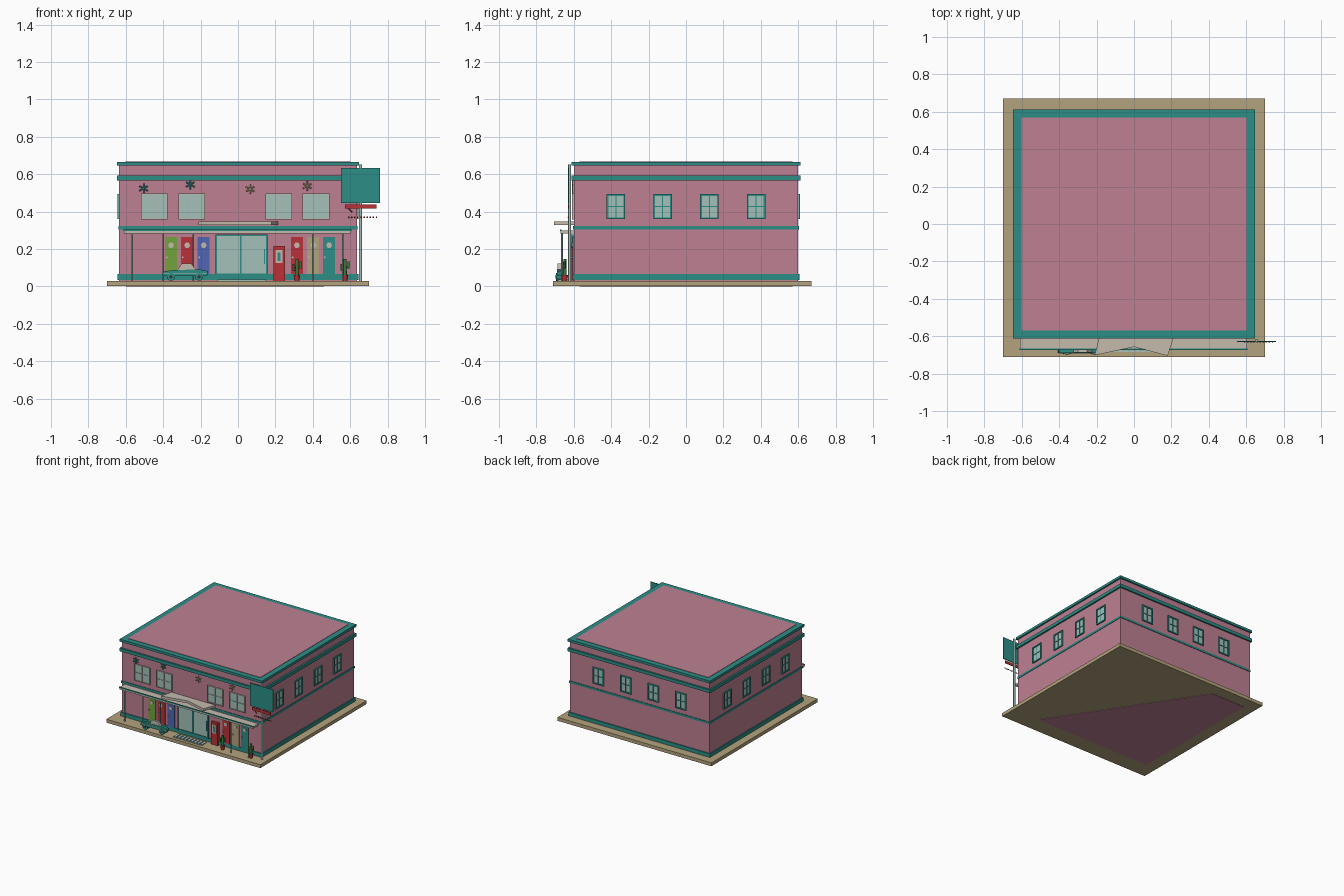
import bpy, bmesh, math
from mathutils import Matrix, Vector

cube = bpy.data.objects.get("Cube")
if cube:
    bpy.data.objects.remove(cube, do_unlink=True)


def colour(name, r, g, b):
    lin = [((c / 255 + .055) / 1.055) ** 2.4 for c in (r, g, b)] + [1]
    m = bpy.data.materials.new(name)
    m.use_nodes = True
    m.diffuse_color = lin
    bsdf = m.node_tree.nodes["Principled BSDF"]
    bsdf.inputs["Base Color"].default_value = lin
    bsdf.inputs["Roughness"].default_value = .8
    return m


PINK = colour("rose_wall", 190, 128, 146)
TEAL = colour("teal_trim", 44, 141, 134)
TAN = colour("tan_ground", 179, 162, 125)
GLASS = colour("pale_glass", 163, 192, 186)
CREAM = colour("cream", 197, 186, 174)
RED = colour("red", 186, 50, 56)
GREEN = colour("lime_green", 114, 164, 60)
CACTUS = colour("cactus_green", 56, 122, 56)
BLUE = colour("blue", 80, 102, 180)
DARK = colour("dark_grey", 50, 56, 58)


class Part:
    """Collects solids into one named object."""

    def __init__(self, name):
        self.name, self.bm, self.mats = name, bmesh.new(), []

    def paint(self, verts, mat):
        if mat not in self.mats:
            self.mats.append(mat)
        for f in {f for v in verts for f in v.link_faces}:
            f.material_index = self.mats.index(mat)

    def box(self, x, y, z, mat):
        size = (x[1] - x[0], y[1] - y[0], z[1] - z[0])
        mid = Vector(((x[0] + x[1]) / 2, (y[0] + y[1]) / 2, (z[0] + z[1]) / 2))
        vs = bmesh.ops.create_cube(self.bm, size=1, matrix=Matrix.Translation(mid) @ Matrix.Diagonal((*size, 1)))["verts"]
        self.paint(vs, mat)
        return self

    def rod(self, a, b, r, mat, sides=16, r2=None):
        a, b = Vector(a), Vector(b)
        rot = (b - a).to_track_quat('Z', 'Y').to_matrix().to_4x4()
        vs = bmesh.ops.create_cone(self.bm, cap_ends=True, segments=sides, radius1=r, radius2=r if r2 is None else r2,
                                   depth=(b - a).length, matrix=Matrix.Translation((a + b) / 2) @ rot)["verts"]
        self.paint(vs, mat)
        return self

    def prism(self, pts, direction, mat):
        base = self.bm.faces.new([self.bm.verts.new(p) for p in pts])
        new = [v for v in bmesh.ops.extrude_face_region(self.bm, geom=[base], use_keep_orig=True)["geom"]
               if isinstance(v, bmesh.types.BMVert)]
        bmesh.ops.translate(self.bm, verts=new, vec=direction)
        self.paint(list(base.verts) + new, mat)
        bmesh.ops.recalc_face_normals(self.bm, faces=self.bm.faces)
        return self

    def done(self, loc=(0, 0, 0), turn=0):
        me = bpy.data.meshes.new(self.name)
        self.bm.to_mesh(me)
        self.bm.free()
        for m in self.mats:
            me.materials.append(m)
        ob = bpy.data.objects.new(self.name, me)
        ob.location, ob.rotation_euler.z = loc, turn
        bpy.context.collection.objects.link(ob)
        bpy.ops.object.select_all(action='DESELECT')
        ob.select_set(True)
        bpy.context.view_layer.objects.active = ob
        bpy.ops.object.shade_smooth_by_angle(angle=math.radians(30))


# Ground slab with the floor panel beneath it, walls, bands and roof
Part("ground_slab").box((-.7, .7), (-.71, .67), (.002, .03), TAN).done()
floor = ((.46, -.57), (-.6, -.57), (-.6, .57), (-.29, .57))
Part("floor_panel").prism([(x, y, 0) for x, y in floor], (0, 0, .004), PINK).done()
Part("walls").box((-.635, .635), (-.6, .6), (.025, .655), PINK).done()
for name, z, e in (("base_band", (.035, .065), .008), ("floor_band", (.305, .322), .004),
                   ("cornice_band", (.566, .592), .013), ("roof_cap", (.645, .665), .012)):
    Part(name).box((-.635 - e, .635 + e), (-.6 - e, .6 + e), z, TEAL).done()
Part("roof").box((-.602, .602), (-.57, .57), (.66, .668), PINK).done()


def window(name, w, h, frame, loc, turn=0, t=.01):
    """Four-pane window whose outside faces -y."""
    p = Part(name).box((-w / 2, w / 2), (-.004, .004), (-h / 2, h / 2), GLASS)
    for s in (-1, 1):
        a, b = sorted((s * w / 2, s * (w / 2 - t)))
        p.box((a, b), (-.01, .004), (-h / 2, h / 2), frame)
        a, b = sorted((s * h / 2, s * (h / 2 - t)))
        p.box((-w / 2, w / 2), (-.0095, .004), (a, b), frame)
    p.box((-t / 4, t / 4), (-.008, 0), (-h / 2, h / 2), frame)
    p.box((-w / 2, w / 2), (-.008, 0), (-t / 4, t / 4), frame)
    p.done(loc, turn)


# Upper windows on all four sides
for u in (-.375, -.125, .125, .375):
    window("right_window", .1, .135, TEAL, (-.635, u, .427), -math.pi / 2)
    window("left_window", .1, .135, TEAL, (.635, u, .427), math.pi / 2)
    window("back_window", .1, .135, TEAL, (u, .6, .427), math.pi)
for x in (-.447, -.247, .217, .417):
    window("front_window", .142, .138, CREAM, (x, -.6, .427), 0, .005)

# Porch roof on thin posts, and the pointed entrance canopy above it
Part("porch_roof").box((-.61, .605), (-.67, -.6), (.284, .3), CREAM).done()
Part("porch_rim").box((-.612, .607), (-.673, -.665), (.296, .305), TEAL).done()
for x in (-.565, -.4, -.24, .4, .56):
    Part("porch_post").rod((x, -.663, .03), (x, -.663, .29), .0045, GLASS).done()
plan = ((-.185, -.6), (-.21, -.702), (0, -.657), (.18, -.705), (.215, -.6))
Part("entrance_canopy").prism([(x, y, .328) for x, y in plan], (0, 0, .02), CREAM).done()

# Coloured doors with round lights and knobs
for x, mat in ((-.358, GREEN), (-.272, RED), (-.184, BLUE), (.315, RED), (.402, TAN), (.487, TEAL)):
    p = Part("door").box((x - .032, x + .032), (-.608, -.595), (.065, .265), mat)
    p.rod((x, -.606, .22), (x, -.612, .22), .015, CREAM)
    p.rod((x - .023, -.606, .155), (x - .023, -.616, .155), .005, CREAM).done()

# Sliding glass entrance
p = Part("glass_entrance").box((-.12, .157), (-.608, -.595), (.06, .277), GLASS)
for x in (-.117, .016, .154):
    p.box((x - .004, x + .004), (-.615, -.6), (.06, .277), TEAL)
for z in (.066, .273):
    p.box((-.12, .157), (-.614, -.6), (z - .004, z + .004), TEAL)
p.box((.138, .144), (-.612, -.605), (.12, .2), TEAL).done()

# Slatted entrance mat
p = Part("slatted_mat").box((-.11, .15), (-.685, -.68), (.028, .038), GLASS)
for i in range(9):
    p.box((-.11 + i * .03, -.09 + i * .03), (-.68, -.62), (.028, .036), GLASS)
p.done()

# Fuel pump
p = Part("fuel_pump").box((.19, .25), (-.62, -.595), (.03, .215), RED)
p.box((.201, .239), (-.624, -.615), (.125, .195), CREAM)
p.box((.212, .228), (-.627, -.62), (.135, .18), TEAL).done()

# Potted cacti
for x in (.315, .572):
    p = Part("potted_cactus").rod((x, -.648, .03), (x, -.648, .062), .013, RED, 16, .018)
    p.rod((x, -.648, .06), (x, -.648, .146), .01, CACTUS, 16, .008)
    for s, z in ((-1, .088), (1, .1)):
        p.rod((x, -.648, z), (x + s * .019, -.648, z), .0055, CACTUS)
        p.rod((x + s * .019, -.648, z - .004), (x + s * .019, -.648, z + .032), .0055, CACTUS)
    p.done()

# Flat car-shaped bench
side = ((-.405, .055), (-.4, .08), (-.335, .088), (-.2, .09), (-.16, .082), (-.165, .055))
p = Part("car_body").prism([(x, -.69, z) for x, z in side], (0, .025, 0), TEAL)
p.box((-.4, -.168), (-.692, -.688), (.068, .072), CREAM)
p.done()
top = ((-.325, .086), (-.3, .122), (-.25, .122), (-.222, .086))
Part("car_top").prism([(x, -.687, z) for x, z in top], (0, .018, 0), CREAM).done()
for x in (-.358, -.208):
    p = Part("car_wheel").rod((x, -.695, .051), (x, -.662, .051), .021, TEAL)
    p.rod((x, -.697, .051), (x, -.694, .051), .009, DARK).done()

# Starburst ornaments tucked under the cornice
for x, z, mat in ((-.505, .524, TEAL), (-.255, .545, TEAL), (.065, .52, TAN), (.37, .537, TAN)):
    p = Part("starburst")
    for k in range(3):
        a = math.pi * (k / 3 + .5)
        d = Vector((math.cos(a), 0, math.sin(a))) * .026
        c = Vector((x, -.606, z))
        p.rod(c - d, c + d, .004, mat)
    p.done()

# Roadside sign on a pole
Part("sign_pole").rod((.655, -.622, .03), (.655, -.622, .652), .008, GLASS).done()
Part("sign_board").box((.55, .76), (-.632, -.626), (.447, .632), TEAL).done()
Part("sign_lower_panel").box((.572, .74), (-.632, -.626), (.416, .438), RED).done()
Part("sign_bracket").rod((.578, -.629, .43), (.61, -.629, .397), .003, RED).done()
p = Part("sign_beads")
for i in range(10):
    x = .592 + i * .0165
    p.rod((x - .004, -.629, .37), (x + .004, -.629, .37), .004, RED)
p.done()
